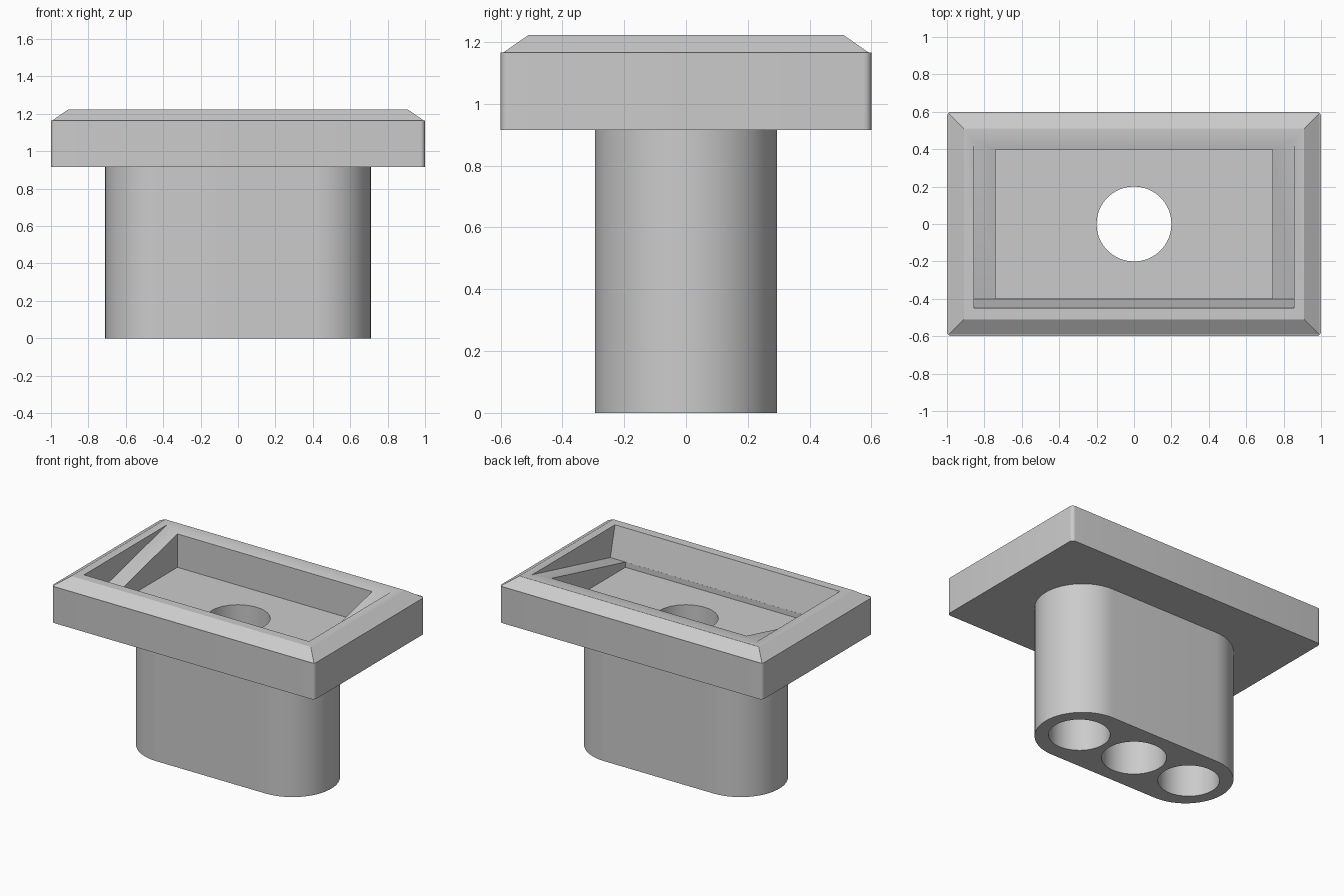
import bpy, bmesh, math
from mathutils import Vector

if "Cube" in bpy.data.objects:
    bpy.data.objects.remove(bpy.data.objects["Cube"], do_unlink=True)

grey = bpy.data.materials.new("plain grey")
grey.use_nodes = True
colour = (0.6, 0.6, 0.6, 1)
grey.diffuse_color = colour
grey.node_tree.nodes["Principled BSDF"].inputs["Base Color"].default_value = colour

BASE, SHOULDER, TOP = 0.915, 1.165, 1.222


def prism(name, outline, sweep):
    """Solid made by sweeping a closed outline along a vector."""
    bm = bmesh.new()
    face = bm.faces.new([bm.verts.new(p) for p in outline])
    new = bmesh.ops.extrude_face_region(bm, geom=[face])["geom"]
    moved = [v for v in new if isinstance(v, bmesh.types.BMVert)]
    bmesh.ops.translate(bm, verts=moved, vec=Vector(sweep))
    bmesh.ops.recalc_face_normals(bm, faces=bm.faces)
    mesh = bpy.data.meshes.new(name)
    bm.to_mesh(mesh)
    bm.free()
    mesh.materials.append(grey)
    obj = bpy.data.objects.new(name, mesh)
    bpy.context.collection.objects.link(obj)
    return obj


def rounded(x, y, r, z, steps):
    """Rectangle outline with half sizes x, y and corner radius r."""
    pts = []
    for quarter, (sx, sy) in enumerate([(1, 1), (-1, 1), (-1, -1), (1, -1)]):
        for i in range(steps + 1):
            a = (quarter + i / steps) * math.pi / 2
            pts.append((sx * (x - r) + r * math.cos(a), sy * (y - r) + r * math.sin(a), z))
    return pts


def rectangle(x, y, z):
    return [(x, y, z), (-x, y, z), (-x, -y, z), (x, -y, z)]


def cylinder(name, x, r, z0, z1):
    ring = [(x + r * math.cos(i * math.tau / 64), r * math.sin(i * math.tau / 64), z0)
            for i in range(64)]
    return prism(name, ring, (0, 0, z1 - z0))


def combine(obj, other, operation):
    """Apply a boolean and remove the helper."""
    mod = obj.modifiers.new("boolean", "BOOLEAN")
    mod.operation, mod.object, mod.solver = operation, other, "EXACT"
    bpy.context.view_layer.objects.active = obj
    bpy.ops.object.modifier_apply(modifier=mod.name)
    bpy.data.objects.remove(other, do_unlink=True)


# Tray: slab with a chamfered rim on top
tray = prism("tray", rounded(1, 0.6, 0.025, BASE, 6), (0, 0, SHOULDER - BASE))
rim = prism("rim", rectangle(0.992, 0.592, SHOULDER - 0.05), (0, 0, 0.05))
bm = bmesh.new()
bm.from_mesh(rim.data)
top = max(bm.faces, key=lambda f: f.calc_center_median().z)
cap = bmesh.ops.extrude_face_region(bm, geom=[top])["geom"]
bmesh.ops.delete(bm, geom=[top], context="FACES_ONLY")
for v in [g for g in cap if isinstance(g, bmesh.types.BMVert)]:
    v.co = (math.copysign(0.91, v.co.x), math.copysign(0.51, v.co.y), TOP)
bm.to_mesh(rim.data)
bm.free()
combine(tray, rim, "UNION")

# Tilted seat, low at the front, then the flat-bottomed pocket below it
low = Vector((-0.855, -0.4, TOP - 0.206))
seat = [low, low + Vector((0, 0.85, 0.206)) * 1.2, low + Vector((0, -0.05, 0.206)) * 1.2]
combine(tray, prism("seat_cut", seat, (1.71, 0, 0)), "DIFFERENCE")
combine(tray, prism("pocket_cut", rectangle(0.74, 0.399, 0.98), (0, 0, 0.5)), "DIFFERENCE")
combine(tray, cylinder("drain_cut", 0, 0.2, 0.5, 1.5), "DIFFERENCE")

# Stem with a through hole in the middle and a blind hole on each side
stem = prism("stem", rounded(0.71, 0.295, 0.2949, 0, 20), (0, 0, BASE))
combine(stem, cylinder("middle_cut", 0, 0.2, -0.2, 1.3), "DIFFERENCE")
for side in (-1, 1):
    combine(stem, cylinder("side_cut", side * 0.44, 0.19, -0.2, 0.9), "DIFFERENCE")

for obj in (tray, stem):
    bpy.ops.object.select_all(action="DESELECT")
    obj.select_set(True)
    bpy.context.view_layer.objects.active = obj
    bpy.ops.object.shade_smooth_by_angle(angle=math.radians(25))
